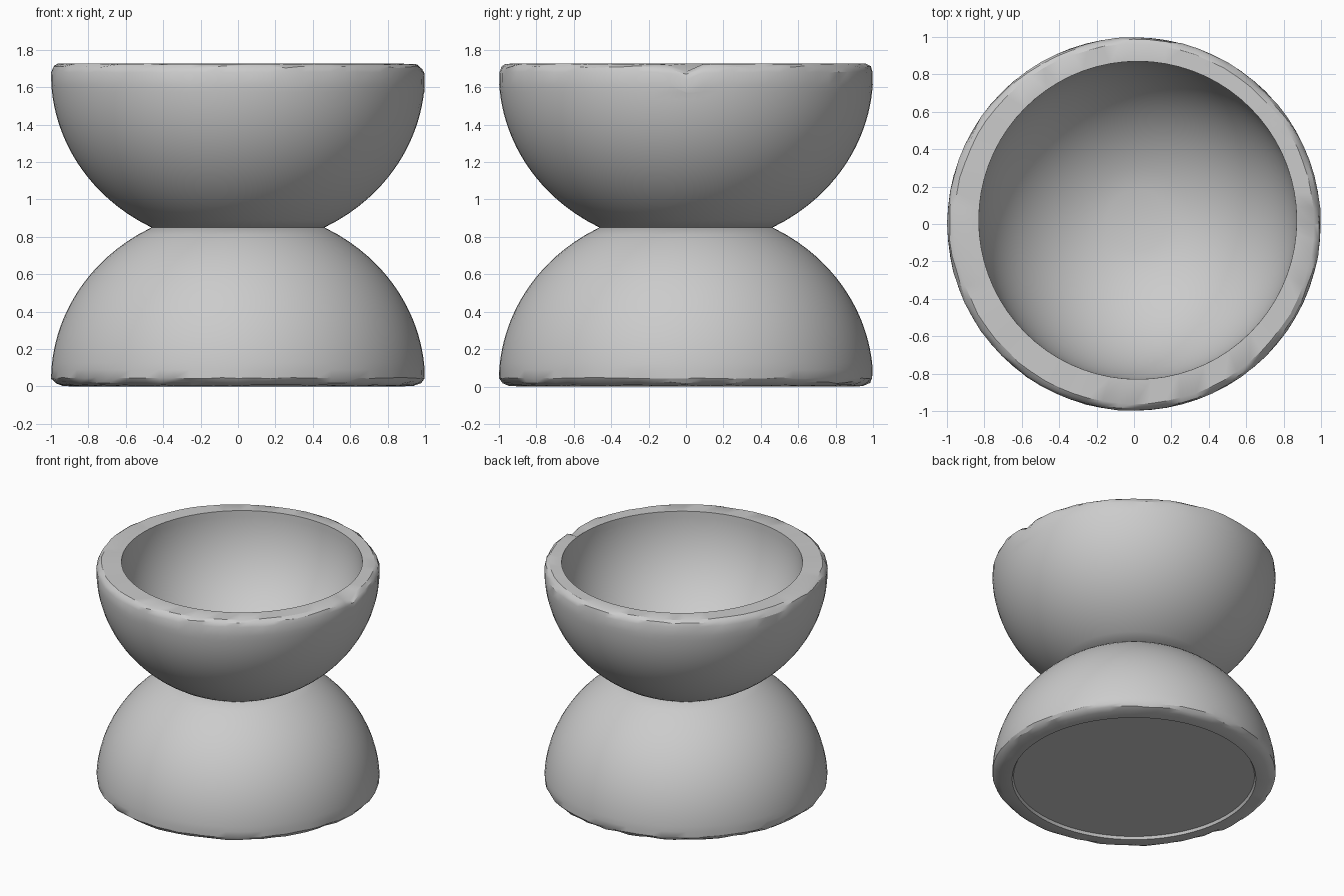
import bpy
import bmesh
import random
from math import cos, sin, pi, sqrt, radians

random.seed(4)
SEGMENTS = 72
NECK_Z = 0.85

cube = bpy.data.objects.get("Cube")
if cube:
    bpy.data.objects.remove(cube, do_unlink=True)

grey = bpy.data.materials.new("plain grey")
grey.use_nodes = True
GREY = (0.6, 0.6, 0.6, 1)
grey.diffuse_color = GREY
grey.node_tree.nodes["Principled BSDF"].inputs["Base Color"].default_value = GREY


def arc(center_z, height, radius, r_start, r_end, steps, side):
    """Elliptical bowl profile between two radii, below (-1) or above (1) its centre."""
    h0, h1 = (sqrt(max(0, 1 - (r / radius) ** 2)) for r in (r_start, r_end))
    points = []
    for i in range(steps + 1):
        h = h0 + (h1 - h0) * i / steps
        points.append((radius * sqrt(max(0, 1 - h * h)), center_z + side * height * h))
    return points


def lathe(name, rings):
    """Spin rings of (radius, z, offset, roughness) and cap both ends."""
    bm = bmesh.new()
    loops = []
    for r, z, offset, rough in rings:
        loop = []
        for i in range(SEGMENTS):
            a = 2 * pi * i / SEGMENTS
            jr = r - abs(random.gauss(0, rough))
            jz = z + random.uniform(-rough, rough)
            # small chip in the left side of the upper rim
            if z > 1.6 and r > 0.93:
                jz -= 0.04 * max(0, 1 - abs(sin(a)) / 0.1) * (cos(a) > 0)
            loop.append(bm.verts.new((jr * cos(a) + offset, jr * sin(a) + offset, jz)))
        loops.append(loop)
    for low, high in zip(loops, loops[1:]):
        for i in range(SEGMENTS):
            j = (i + 1) % SEGMENTS
            bm.faces.new((low[i], low[j], high[j], high[i]))
    bm.faces.new(loops[0])
    bm.faces.new(loops[-1])
    bmesh.ops.recalc_face_normals(bm, faces=bm.faces)
    mesh = bpy.data.meshes.new(name)
    bm.to_mesh(mesh)
    bm.free()
    obj = bpy.data.objects.new(name, mesh)
    bpy.context.collection.objects.link(obj)
    mesh.materials.append(grey)
    bpy.ops.object.select_all(action='DESELECT')
    obj.select_set(True)
    bpy.context.view_layer.objects.active = obj
    bpy.ops.object.shade_smooth_by_angle(angle=radians(30))
    return obj


def plain(points, offset=0):
    return [(r, z, offset, 0) for r, z in points]


# Base: upturned bowl with a worn lower edge and a shallow recessed underside
base = [(0.85, 0.02, 0, 0), (0.86, 0, 0, 0), (0.95, 0.005, 0, 0.004),
        (0.985, 0.022, 0, 0.006), (1.0, 0.045, 0, 0.004)]
base += plain(arc(0.03, 0.925, 1.0, 0.998, 0.463, 20, 1))
lathe("base_bowl", base)

# Upper bowl: outer wall, worn rim, slightly off-centre hollow with a flat floor
bowl = plain(arc(1.67, 0.925, 1.0, 0.463, 0.998, 20, -1))
bowl += [(1.0, 1.68, 0, 0.004), (0.99, 1.708, 0, 0.006), (0.965, 1.724, 0, 0.003)]
bowl += plain([(0.85, 1.726)], 0.02)
bowl += plain(arc(1.72, 0.83, 0.85, 0.849, 0.165, 24, -1), 0.02)
lathe("upper_bowl", bowl)
